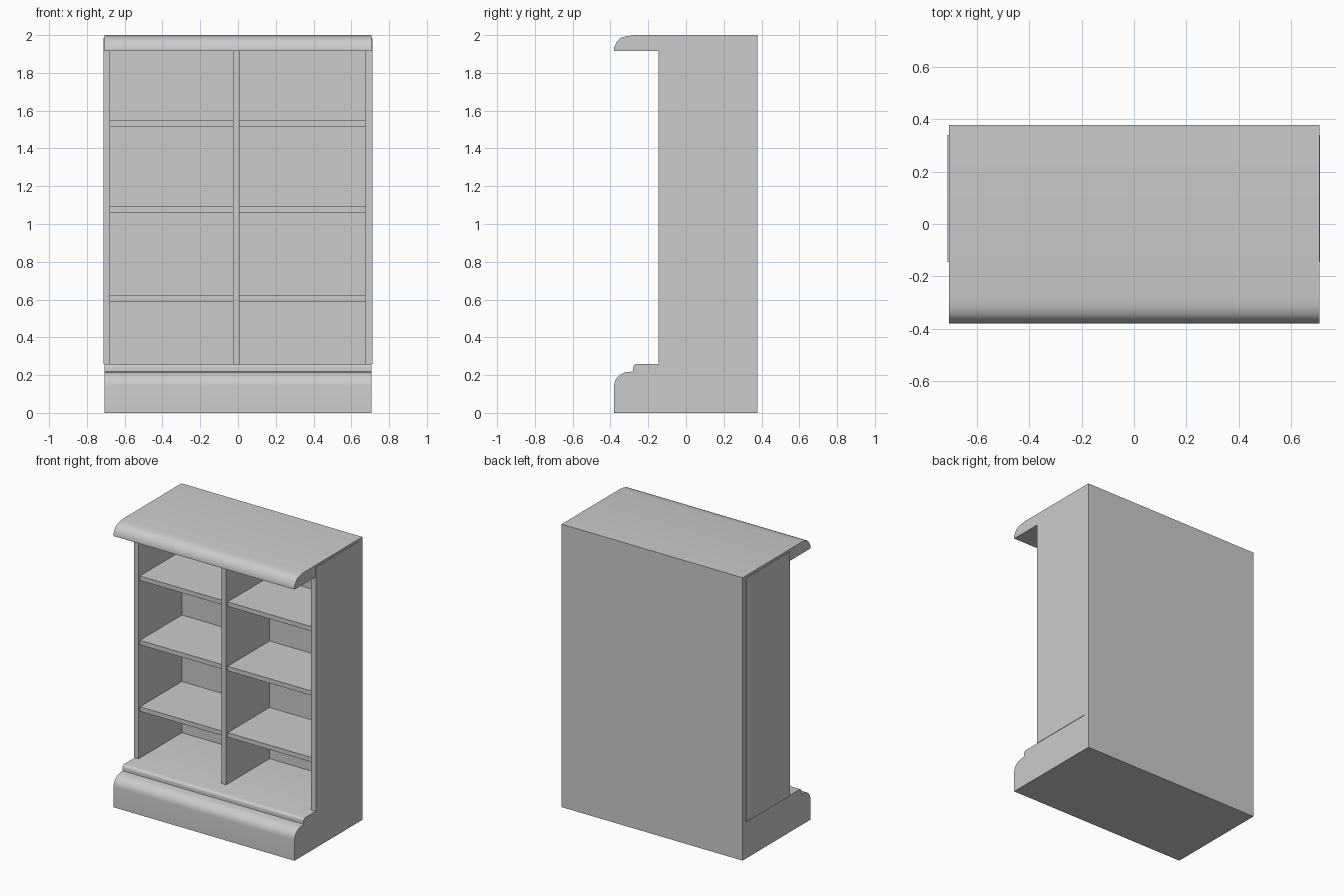
import bpy, bmesh
from math import sin, cos, pi

if "Cube" in bpy.data.objects:
    bpy.data.objects.remove(bpy.data.objects["Cube"])

grey = bpy.data.materials.new("plain_grey")
grey.use_nodes = True
COLOUR = (0.6, 0.6, 0.6, 1)
grey.diffuse_color = COLOUR
grey.node_tree.nodes["Principled BSDF"].inputs["Base Color"].default_value = COLOUR

LEFT, RIGHT = -0.707, 0.708
FRONT, BACK_IN, BACK = -0.38, 0.34, 0.378
BASE_TOP, TOP_UNDER = 0.26, 1.917


def extrude_profile(name, points, x0, x1):
    """Sweep a closed (y, z) outline along x."""
    bm = bmesh.new()
    face = bm.faces.new([bm.verts.new((x0, y, z)) for y, z in points])
    moved = bmesh.ops.extrude_face_region(bm, geom=[face])["geom"]
    verts = [v for v in moved if isinstance(v, bmesh.types.BMVert)]
    bmesh.ops.translate(bm, vec=(x1 - x0, 0, 0), verts=verts)
    bmesh.ops.recalc_face_normals(bm, faces=bm.faces)
    mesh = bpy.data.meshes.new(name)
    bm.to_mesh(mesh)
    bm.free()
    mesh.materials.append(grey)
    obj = bpy.data.objects.new(name, mesh)
    bpy.context.collection.objects.link(obj)
    return obj


def box(name, x0, x1, y0, y1, z0, z1):
    return extrude_profile(name, [(y0, z0), (y1, z0), (y1, z1), (y0, z1)], x0, x1)


def arc(y, z, ry, rz, steps=8):
    """Quarter round from the front face up to the top."""
    return [(y - ry * cos(a), z + rz * sin(a))
            for a in (i * pi / 2 / steps for i in range(steps + 1))]


def smooth(obj):
    bpy.ops.object.select_all(action="DESELECT")
    obj.select_set(True)
    bpy.context.view_layer.objects.active = obj
    bpy.ops.object.shade_smooth_by_angle(angle=0.6)


# Plinth with a large round and a small stepped round above it
plinth = [(BACK_IN, 0), (FRONT, 0)]
plinth += arc(-0.30, 0.145, 0.08, 0.072)
plinth += [(-0.28, 0.22)] + arc(-0.26, 0.24, 0.02, 0.02, 4) + [(BACK_IN, BASE_TOP)]
smooth(extrude_profile("plinth", plinth, LEFT, RIGHT))

# Overhanging top with a rounded front edge
top = [(BACK_IN, TOP_UNDER), (FRONT, TOP_UNDER), (FRONT, 1.938), (-0.366, 1.965),
       (-0.346, 1.986), (-0.315, 1.994), (-0.275, 2.0), (BACK_IN, 2.0)]
smooth(extrude_profile("top_board", top, LEFT, RIGHT))

# Case
box("back_panel", LEFT, RIGHT, BACK_IN, BACK, 0, 2)
box("right_side_panel", -0.713, -0.677, -0.145, BACK_IN, BASE_TOP, 1.985)
box("left_side_panel", 0.672, 0.711, -0.145, BACK_IN, BASE_TOP, 1.985)
box("centre_divider", -0.027, 0.009, -0.145, BACK_IN, BASE_TOP, TOP_UNDER)

# Shelves in both bays
for side, x0, x1 in (("right", -0.677, -0.027), ("left", 0.009, 0.672)):
    for level, z in enumerate((0.59, 1.06, 1.515), 1):
        box(f"{side}_shelf_{level}", x0, x1, -0.128, BACK_IN, z, z + 0.032)
